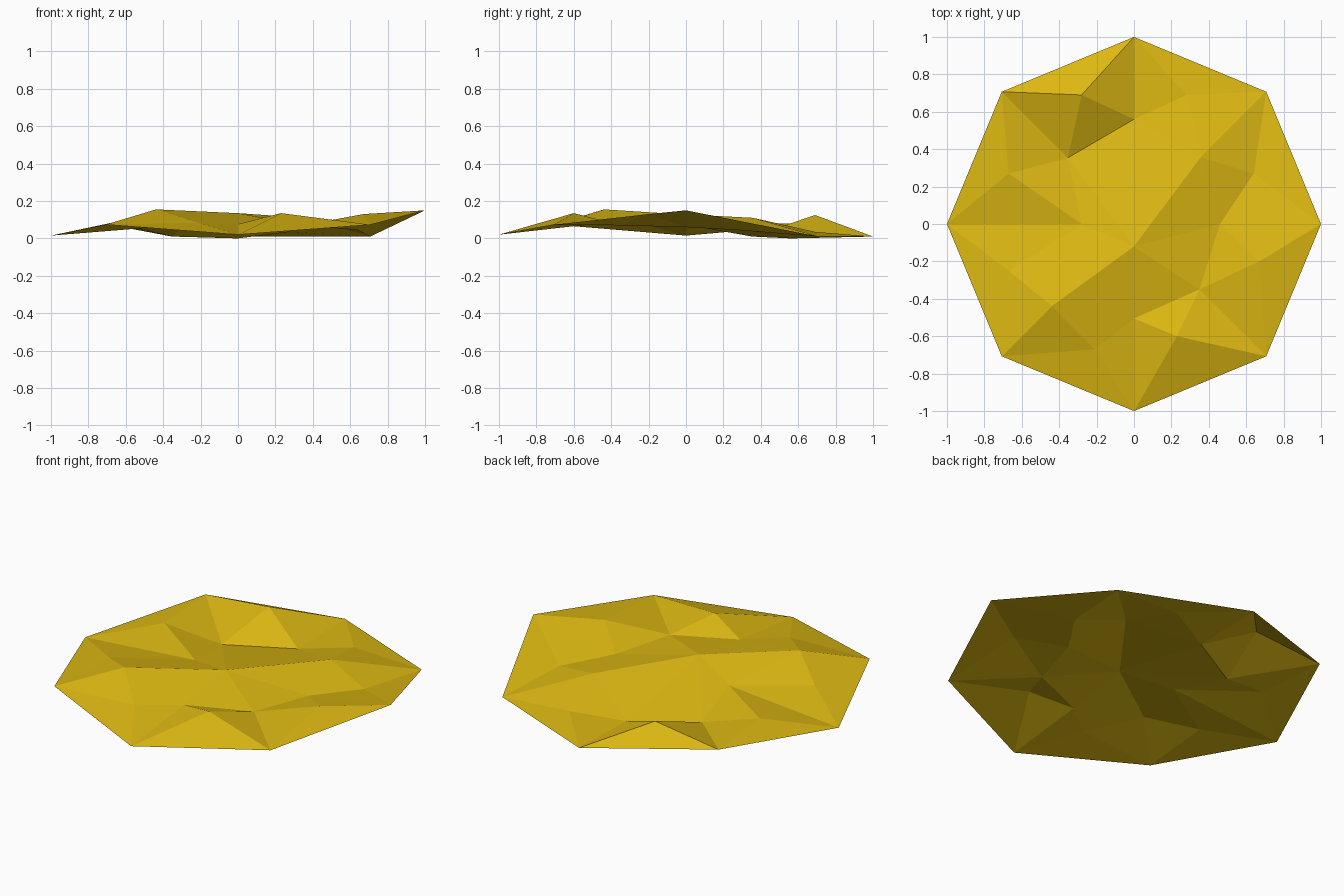
import bpy, bmesh
from math import cos, sin, tau

cube = bpy.data.objects.get("Cube")
if cube:
    bpy.data.objects.remove(cube)

# One flat golden colour
gold = bpy.data.materials.new("golden yellow")
gold.use_nodes = True
colour = (0.72, 0.48, 0.006, 1)
gold.diffuse_color = colour
gold.node_tree.nodes["Principled BSDF"].inputs["Base Color"].default_value = colour

SIDES = 8
rim_heights = [.15, .01, .01, .077, .015, .074, .02, .073]
inner_radii = [.46, .505, .56, .5, .28, .62, .505, .495]
inner_heights = [.06, .11, 0, .01, .073, .155, .076, .07]
# Raised or sunken point in the middle of each outer panel
panel_points = [(.64, .27, .045), (.28, .69, .035), (-.28, .69, .125), (-.67, .27, .085),
                (-.67, -.25, .08), (-.21, -.67, .083), (.23, -.6, .135), (.67, -.2, .13)]

bm = bmesh.new()


def ring(radii, heights):
    """Closed ring of points, counter-clockwise from +x."""
    return [bm.verts.new((r * cos(tau * i / SIDES), r * sin(tau * i / SIDES), z))
            for i, (r, z) in enumerate(zip(radii, heights))]


rim = ring([1] * SIDES, rim_heights)
inner = ring(inner_radii, inner_heights)
centre = bm.verts.new((0, -.12, .135))

# Central fan and four triangles around each panel point
for i, co in enumerate(panel_points):
    j = (i + 1) % SIDES
    bm.faces.new((centre, inner[i], inner[j]))
    middle = bm.verts.new(co)
    corners = [inner[i], rim[i], rim[j], inner[j]]
    for k in range(4):
        bm.faces.new((middle, corners[k], corners[(k + 1) % 4]))

# Single crumpled sheet with flat facets
mesh = bpy.data.meshes.new("crumpled_sheet")
bm.to_mesh(mesh)
bm.free()
mesh.materials.append(gold)
sheet = bpy.data.objects.new("crumpled_sheet", mesh)
bpy.context.collection.objects.link(sheet)
